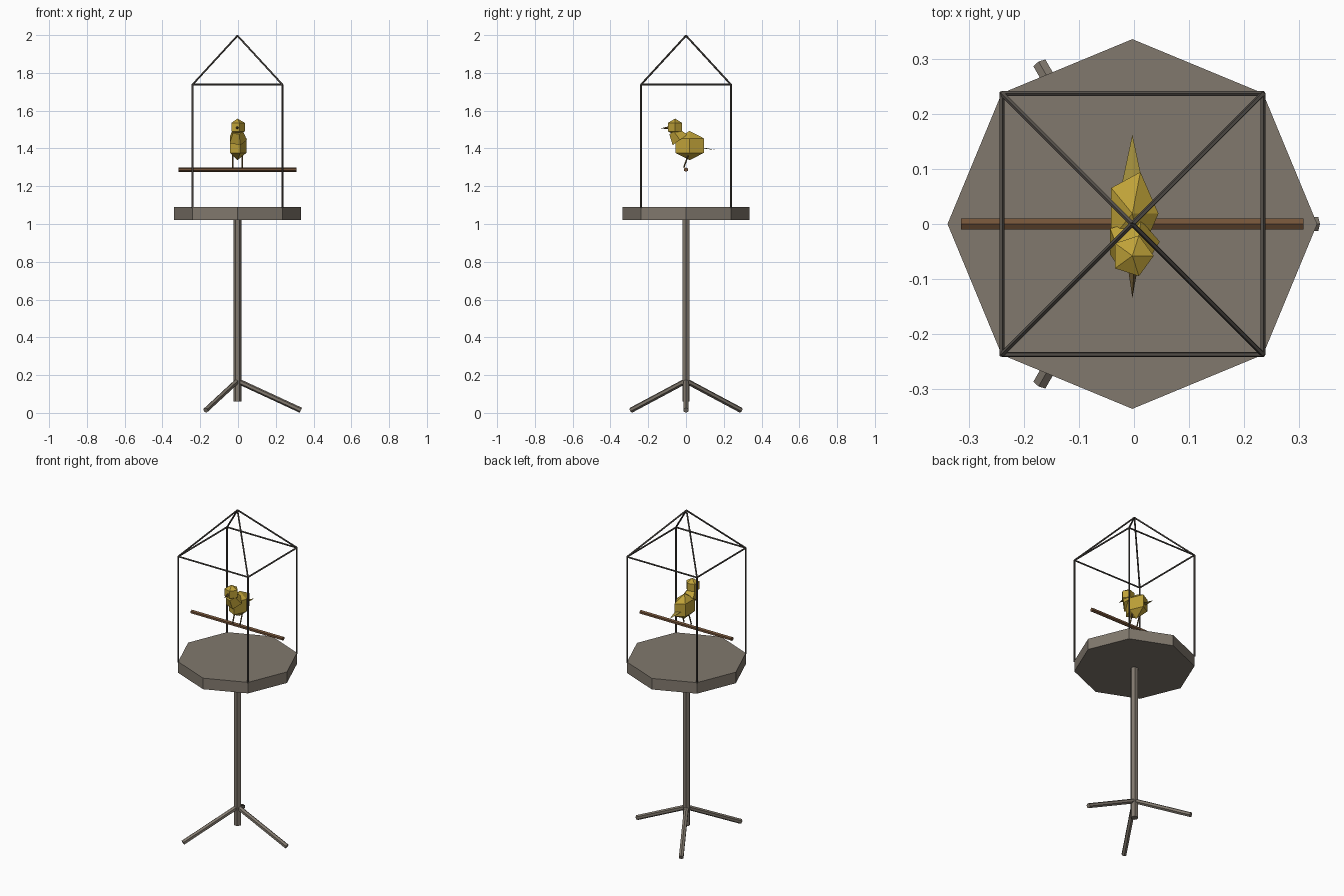
import bpy, bmesh, math
from mathutils import Vector

if "Cube" in bpy.data.objects:
    bpy.data.objects.remove(bpy.data.objects["Cube"])

CX = -0.003  # the stand's axis sits slightly left of the bounding-box centre


def material(name, rgb):
    m = bpy.data.materials.new(name)
    m.diffuse_color = (*rgb, 1)
    m.use_nodes = True
    m.node_tree.nodes["Principled BSDF"].inputs["Base Color"].default_value = m.diffuse_color
    return m


STONE = material("stone", (0.22, 0.19, 0.155))
WIRE = material("dark_wire", (0.085, 0.075, 0.065))
WOOD = material("perch_wood", (0.17, 0.085, 0.04))
YELLOW = material("feathers", (0.52, 0.36, 0.04))
TAIL = material("tail_feathers", (0.36, 0.27, 0.045))
HORN = material("beak_and_legs", (0.14, 0.09, 0.03))


def solid(name, a, b, rings, sides, mat, squash=(1, 1)):
    """Flat-faced solid around the axis a->b; rings are (position 0..1, radius)."""
    a, b = Vector(a), Vector(b)
    axis = b - a
    rot = Vector((0, 0, 1)).rotation_difference(axis)
    bm = bmesh.new()
    loops = []
    for t, r in rings:
        loop = []
        for i in range(sides):
            ang = math.tau * i / sides
            p = Vector((r * squash[0] * math.cos(ang), r * squash[1] * math.sin(ang), 0))
            loop.append(bm.verts.new(a + axis * t + rot @ p + Vector((CX, 0, 0))))
        loops.append(loop)
    for lo, hi in zip(loops, loops[1:]):
        for i in range(sides):
            j = (i + 1) % sides
            bm.faces.new((lo[i], lo[j], hi[j], hi[i]))
    if rings[0][1] > 0:
        bm.faces.new(loops[0][::-1])
    if rings[-1][1] > 0:
        bm.faces.new(loops[-1])
    bmesh.ops.remove_doubles(bm, verts=bm.verts, dist=1e-6)
    bmesh.ops.recalc_face_normals(bm, faces=bm.faces)
    me = bpy.data.meshes.new(name)
    bm.to_mesh(me)
    bm.free()
    me.materials.append(mat)
    ob = bpy.data.objects.new(name, me)
    bpy.context.collection.objects.link(ob)
    return ob


def rod(name, a, b, r, sides, mat):
    return solid(name, a, b, [(0, r), (1, r)], sides, mat)


def ball(name, c, rx, ry, rz, mat):
    """Five-sided ball with two rings."""
    c = Vector(c)
    h = Vector((0, 0, rz))
    k = math.sqrt(3) / 2
    return solid(name, c - h, c + h, [(0, 0), (0.25, k), (0.75, k), (1, 0)], 5, mat, (rx, ry))


# Stand: tripod, pole and octagonal platform
for i in range(3):
    ang = math.tau * i / 3
    c, s = math.cos(ang), math.sin(ang)
    rod(f"tripod_leg_{i + 1}", (-0.012 * c, -0.012 * s, 0.175),
        (0.336 * c, 0.336 * s, 0.014), 0.0145, 6, STONE)
rod("pole", (0, 0, 0.06), (0, 0, 1.04), 0.022, 6, STONE)
rod("platform", (0, 0, 1.022), (0, 0, 1.09), 0.337, 8, STONE)

# Cage: posts, top frame and pyramid roof
Q = 0.238
corners = [(Q, Q), (-Q, Q), (-Q, -Q), (Q, -Q)]
for i, (x, y) in enumerate(corners):
    nx, ny = corners[(i + 1) % 4]
    rod(f"cage_post_{i + 1}", (x, y, 1.085), (x, y, 1.738), 0.005, 5, WIRE)
    rod(f"cage_top_bar_{i + 1}", (x, y, 1.738), (nx, ny, 1.738), 0.005, 5, WIRE)
    rod(f"cage_roof_bar_{i + 1}", (x, y, 1.738), (0, 0, 1.997), 0.005, 5, WIRE)

# Perch
rod("perch", (-0.312, 0, 1.288), (0.312, 0, 1.288), 0.012, 6, WOOD)

# Bird
ball("bird_body", (0, 0.019, 1.415), 0.055, 0.092, 0.077, YELLOW)
ball("bird_head", (0, -0.058, 1.513), 0.045, 0.045, 0.045, YELLOW)
solid("bird_neck", (0, -0.032, 1.445), (0, -0.065, 1.491), [(0, 0.05), (1, 0.03)], 5, YELLOW)
solid("bird_beak", (0, -0.085, 1.51), (0, -0.135, 1.506), [(0, 0.009), (1, 0)], 5, HORN)
solid("bird_tail", (0, 0.055, 1.408), (0, 0.163, 1.391), [(0, 0.023), (1, 0)], 4, TAIL, (1, 0.15))
for side, x in (("left", -0.025), ("right", 0.025)):
    rod(f"bird_{side}_leg", (x, 0.012, 1.365), (x, -0.012, 1.298), 0.004, 5, HORN)
